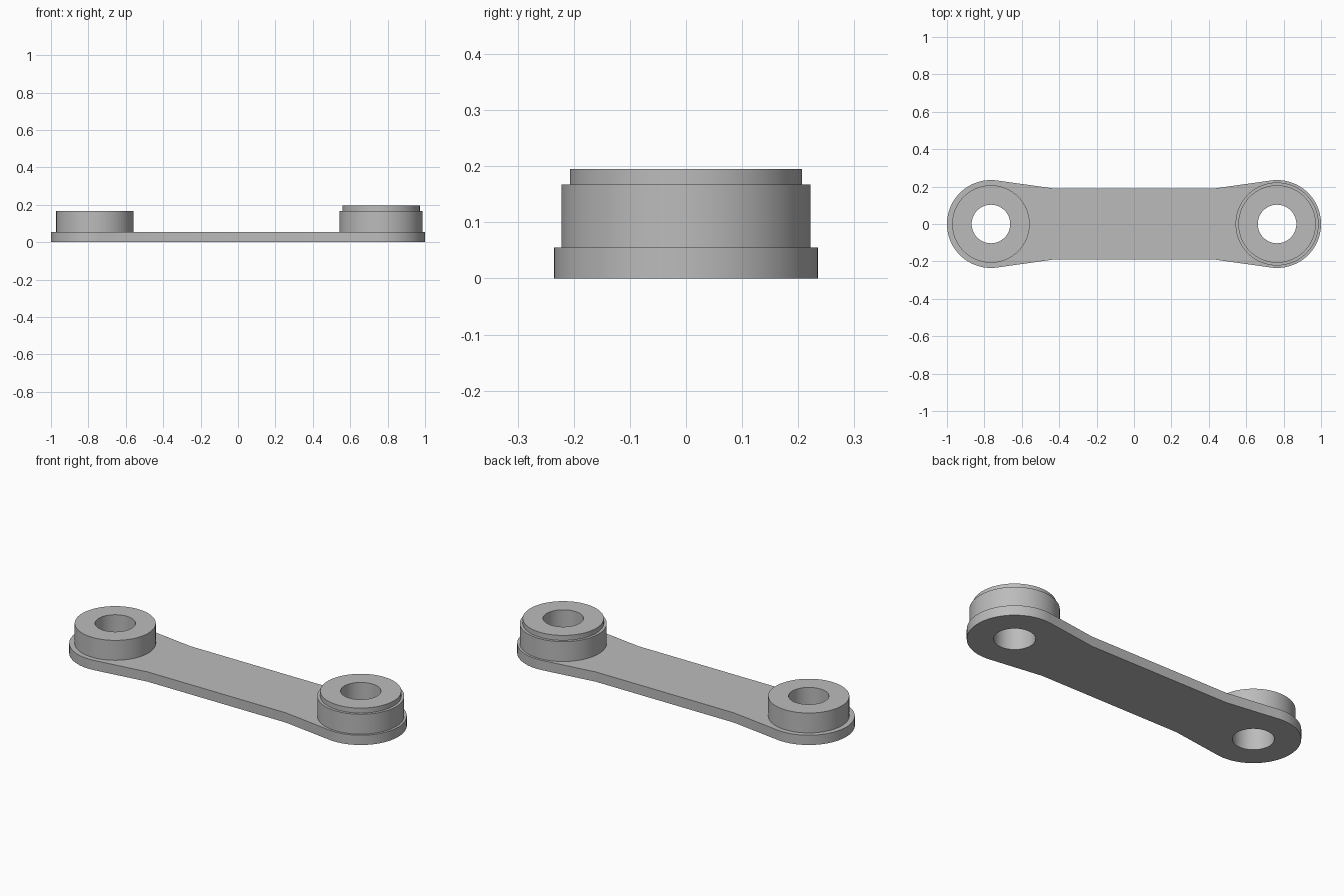
import bpy, bmesh
from math import sin, cos, pi, hypot, atan2, acos

cube = bpy.data.objects.get("Cube")
if cube:
    bpy.data.objects.remove(cube, do_unlink=True)

SEG = 96            # sides of every round part
END_X = 0.765       # distance of each eye from the middle
END_R = 0.235
HOLE_R = 0.103
NECK_X, NECK_Y = 0.43, 0.19
PLATE_H = 0.055

grey = bpy.data.materials.new("plain grey")
grey.use_nodes = True
colour = (0.5, 0.5, 0.5, 1)
grey.diffuse_color = colour
bsdf = next(n for n in grey.node_tree.nodes if n.type == 'BSDF_PRINCIPLED')
bsdf.inputs["Base Color"].default_value = colour


def finish(bm, name):
    bmesh.ops.recalc_face_normals(bm, faces=bm.faces)
    mesh = bpy.data.meshes.new(name)
    bm.to_mesh(mesh)
    bm.free()
    mesh.materials.append(grey)
    obj = bpy.data.objects.new(name, mesh)
    bpy.context.collection.objects.link(obj)
    bpy.ops.object.select_all(action='DESELECT')
    obj.select_set(True)
    bpy.context.view_layer.objects.active = obj
    bpy.ops.object.shade_smooth_by_angle(angle=pi / 9)
    return obj


def arc(cx, radius, start, end, count):
    angles = [start + (end - start) * i / count for i in range(count + 1)]
    return [(cx + radius * cos(a), radius * sin(a)) for a in angles]


def closed_loop(bm, points):
    verts = [bm.verts.new((x, y, 0)) for x, y in points]
    return [bm.edges.new((v, verts[i - 1])) for i, v in enumerate(verts)]


# Flat link plate: round ends joined to a narrower neck by tangent lines
def link_plate():
    dx = NECK_X - END_X
    tangent = atan2(NECK_Y, dx) - acos(END_R / hypot(dx, NECK_Y))
    half = [(NECK_X, -NECK_Y)]
    half += arc(END_X, END_R, -tangent, tangent, SEG // 2)
    half += [(NECK_X, NECK_Y)]
    outline = half + [(-x, -y) for x, y in half]

    bm = bmesh.new()
    edges = closed_loop(bm, outline)
    for side in (-1, 1):
        edges += closed_loop(bm, arc(side * END_X, HOLE_R, 0, 2 * pi, SEG)[:-1])
    bmesh.ops.triangle_fill(bm, edges=edges, use_beauty=True)
    result = bmesh.ops.extrude_face_region(bm, geom=bm.faces[:])
    top = [g for g in result["geom"] if isinstance(g, bmesh.types.BMVert)]
    bmesh.ops.translate(bm, verts=top, vec=(0, 0, PLATE_H))
    return finish(bm, "link_plate")


# Hollow boss: a (radius, height) profile turned around the hole's axis
def boss(name, x, profile):
    bm = bmesh.new()
    rings = [[bm.verts.new((px, py, z))
              for px, py in arc(x, r, 0, 2 * pi, SEG)[:-1]] for r, z in profile]
    for low, high in zip(rings, rings[1:]):
        for i in range(SEG):
            bm.faces.new((low[i - 1], low[i], high[i], high[i - 1]))
    return finish(bm, name)


link_plate()
boss("right_boss", -END_X,
     [(0.207, PLATE_H), (0.207, 0.167), (HOLE_R, 0.167), (HOLE_R, PLATE_H)])
boss("left_stepped_boss", END_X,
     [(0.222, PLATE_H), (0.222, 0.167), (0.207, 0.167), (0.207, 0.195),
      (HOLE_R, 0.195), (HOLE_R, PLATE_H)])
